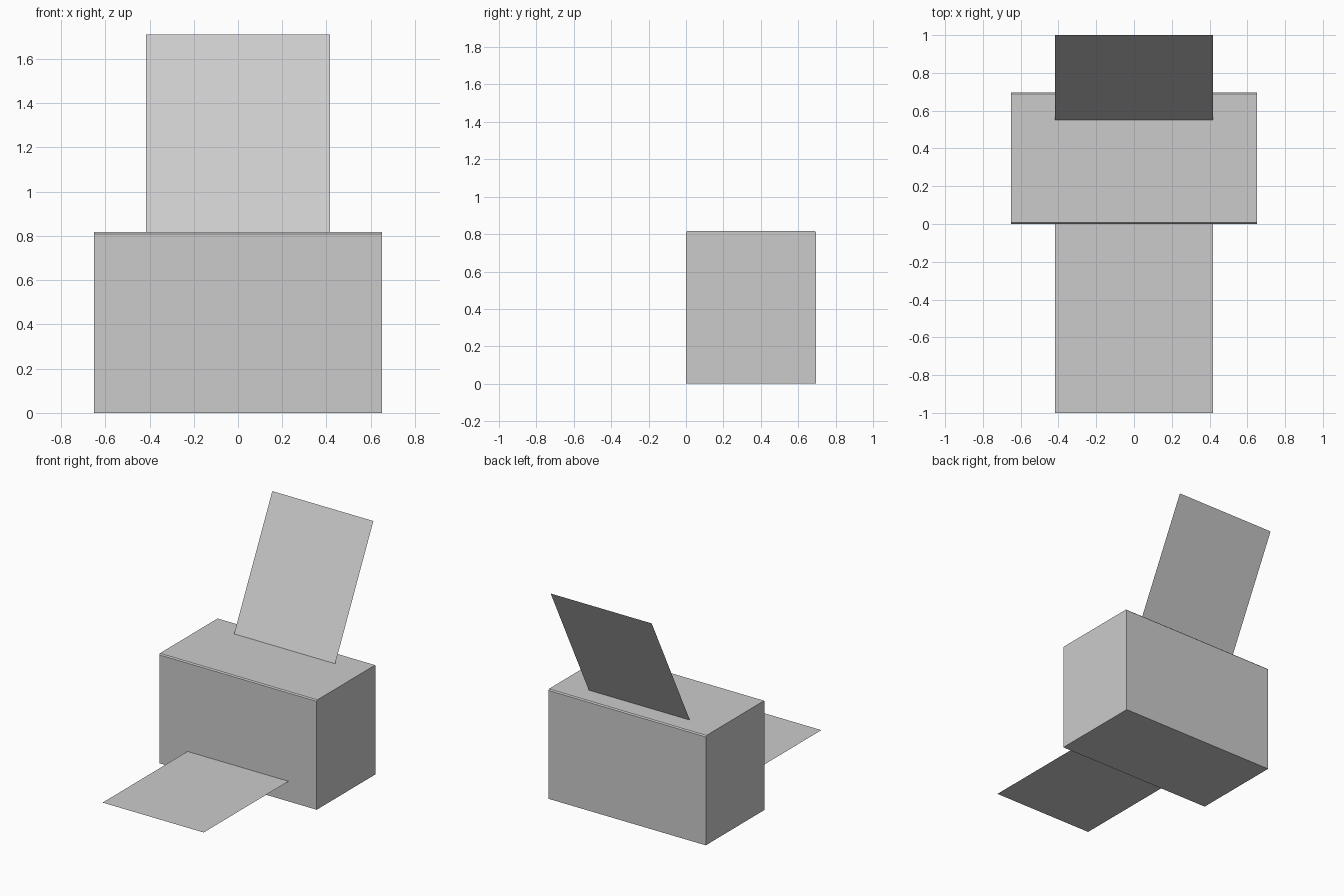
import bpy, bmesh

if "Cube" in bpy.data.objects:
    bpy.data.objects.remove(bpy.data.objects["Cube"])


def make_object(name, bm):
    mesh = bpy.data.meshes.new(name)
    bm.to_mesh(mesh)
    bm.free()
    obj = bpy.data.objects.new(name, mesh)
    bpy.context.collection.objects.link(obj)
    return obj


def sheet(name, near, far, half_width=0.417):
    """Single flat sheet spanning two (y, z) points."""
    bm = bmesh.new()
    corners = [(-half_width, *near), (half_width, *near),
               (half_width, *far), (-half_width, *far)]
    bm.faces.new([bm.verts.new(c) for c in corners])
    return make_object(name, bm)


# Body: side profile (y, z) with a hairline chamfer on the long top edges
W, D, H, C = 0.65, 0.695, 0.817, 0.008
profile = [(0, 0), (D, 0), (D, H - C), (D - C, H), (C, H), (0, H - C)]
bm = bmesh.new()
side = bm.faces.new([bm.verts.new((-W, y, z)) for y, z in profile])
ext = bmesh.ops.extrude_face_region(bm, geom=[side], use_keep_orig=True)
verts = [g for g in ext["geom"] if isinstance(g, bmesh.types.BMVert)]
bmesh.ops.translate(bm, verts=verts, vec=(2 * W, 0, 0))
bmesh.ops.recalc_face_normals(bm, faces=bm.faces)
make_object("printer_body", bm)

# Output sheet lying flat in front, and input sheet leaning back on top
sheet("output_paper", (-1.0, 0.15), (0.0, 0.15))
sheet("input_paper", (0.55, H), (1.0, 1.71))
